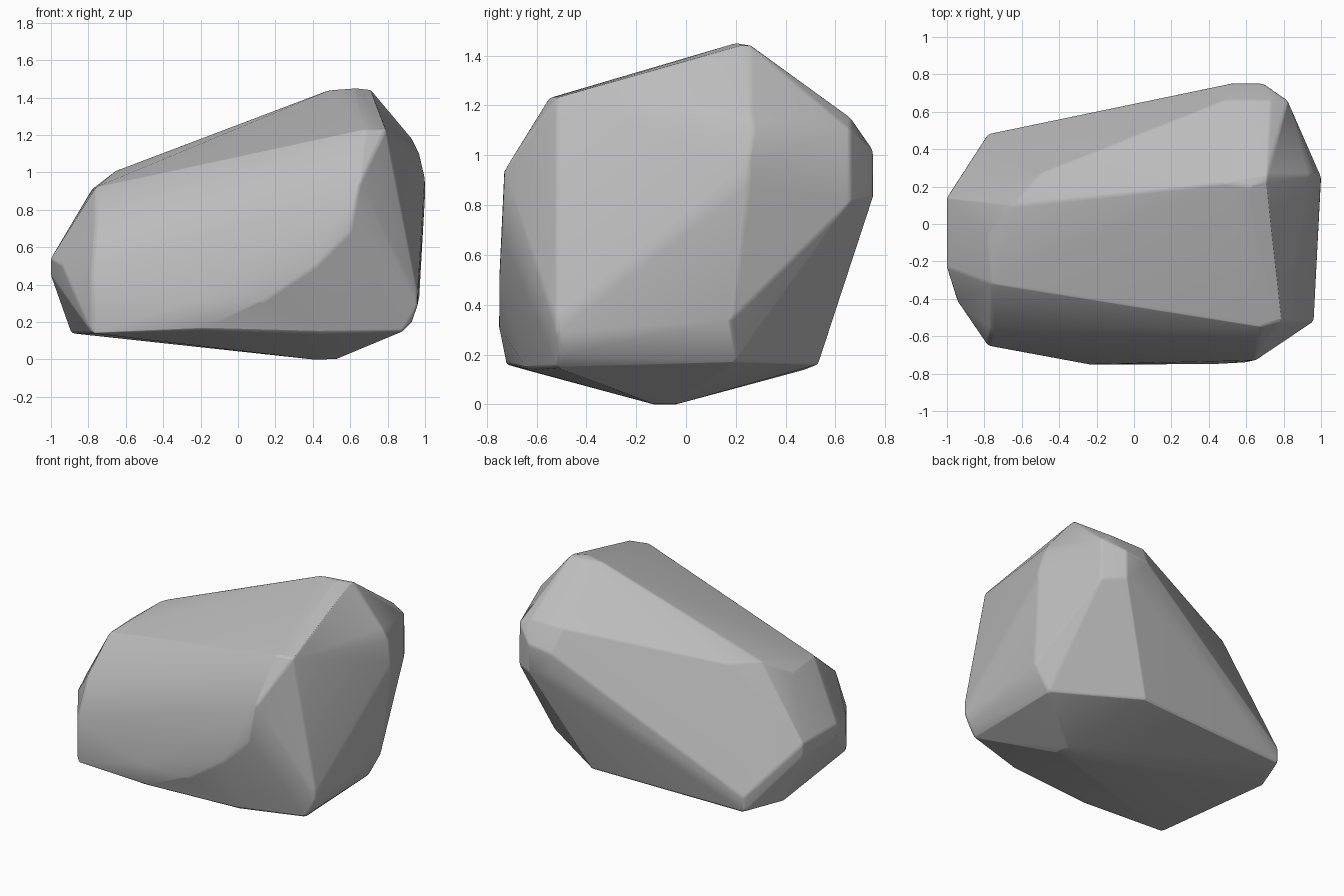
import bpy
import bmesh
from math import radians

old = bpy.data.objects.get("Cube")
if old:
    bpy.data.objects.remove(old, do_unlink=True)


def flat_material(name, colour):
    mat = bpy.data.materials.new(name)
    mat.use_nodes = True
    mat.diffuse_color = colour
    bsdf = mat.node_tree.nodes["Principled BSDF"]
    bsdf.inputs["Base Color"].default_value = colour
    return mat


def upright(x, y, low, high):
    """Two corners, one above the other."""
    return [(x, y, low), (x, y, high)]


def across(left, right, y, z):
    """Two corners at the same depth and height."""
    return [(left, y, z), (right, y, z)]


# Crown: short level ridge with a sloping shoulder towards the low end
crown = across(.48, .71, .22, 1.44) + [(.62, .2, 1.45), (.71, .26, 1.44)]
shoulder = [(-.65, .1, 1.01), (-.78, -.06, .91), (-.76, -.32, .92), (-.5, .27, 1.02)]

# Front face: broad slab with a folded lower corner
front = upright(-.78, -.65, .14, .45) + across(-.24, .13, -.75, .31)
front += [(.79, -.52, 1.23), (.68, -.55, 1.23), (.65, -.73, .94),
          (.6, -.74, .68), (.42, -.75, .5), (-.76, -.56, .72)]

# Tall end: steep side with a rounded foot
tall_end = upright(.96, -.52, .29, .36) + upright(1, .25, .88, .97)
tall_end += [(.88, -.52, .15), (.93, -.5, .2), (.97, .18, .34),
             (.87, .2, .17), (.93, .26, 1.18), (.97, .27, 1.1)]

# Back: narrow flat patch and its bevelled surround
back = upright(.52, .75, .87, 1) + upright(.69, .75, .83, 1.02)
back += upright(.82, .66, .81, 1.1) + across(.48, .73, .66, 1.15)

# Low end: blunt nose
low_end = upright(-1, .14, .46, .54) + upright(-1, -.23, .45, .54)
low_end += upright(-.78, .48, .14, .24) + [(-.94, -.42, .5), (-.89, .2, .14)]

# Underside: shallow wedge resting on a small foot
underside = across(.4, .52, -.13, 0) + across(.4, .52, -.04, 0)
underside += [(-.2, -.72, .16), (.45, -.64, .14), (.35, .53, .16)]

# Wrap the corners in a single faceted skin
bm = bmesh.new()
for corner in crown + shoulder + front + tall_end + back + low_end + underside:
    bm.verts.new(corner)
hull = bmesh.ops.convex_hull(bm, input=bm.verts)
unused = {v for v in hull["geom_interior"] + hull["geom_unused"]
          if isinstance(v, bmesh.types.BMVert)}
bmesh.ops.delete(bm, geom=list(unused), context="VERTS")
bmesh.ops.dissolve_limit(bm, angle_limit=radians(2), verts=bm.verts, edges=bm.edges)
bmesh.ops.recalc_face_normals(bm, faces=bm.faces)

mesh = bpy.data.meshes.new("boulder")
bm.to_mesh(mesh)
bm.free()
boulder = bpy.data.objects.new("boulder", mesh)
bpy.context.collection.objects.link(boulder)
mesh.materials.append(flat_material("stone grey", (.5, .5, .5, 1)))

# Softly worn edges
bpy.context.view_layer.objects.active = boulder
boulder.select_set(True)
bpy.ops.object.shade_smooth_by_angle(angle=radians(35))
worn = boulder.modifiers.new("worn edges", "BEVEL")
worn.width = .02
worn.segments = 2
worn.limit_method = "ANGLE"
worn.angle_limit = radians(18)
shading = boulder.modifiers.new("facet shading", "WEIGHTED_NORMAL")
shading.keep_sharp = True
